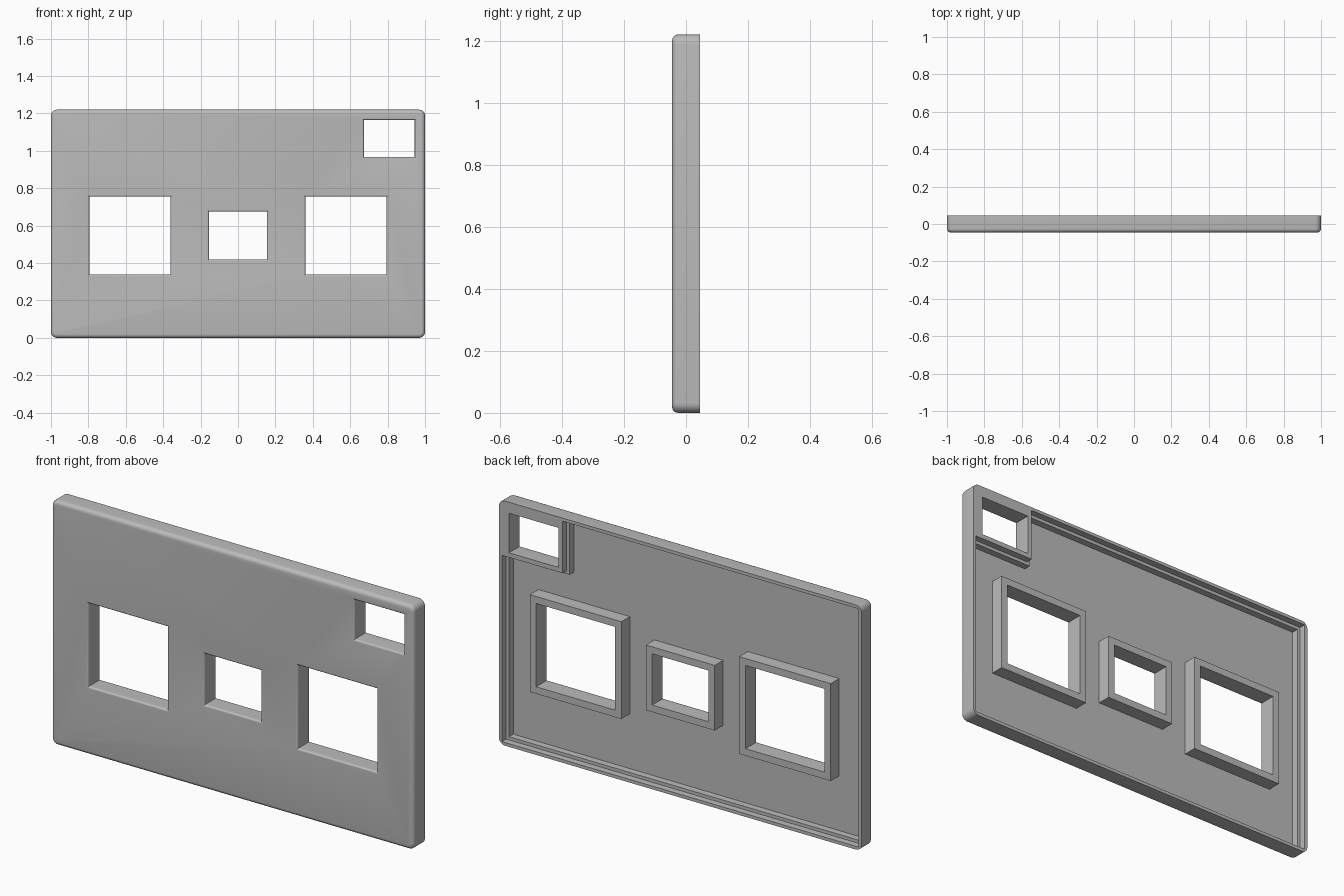
import bpy, bmesh, math

cube = bpy.data.objects.get("Cube")
if cube:
    bpy.data.objects.remove(cube, do_unlink=True)

FRONT, BACK, FLOOR, LEDGE = -0.045, 0.045, -0.022, 0.012
HEIGHT = 1.22

grey = bpy.data.materials.new("plain grey")
grey.use_nodes = True
colour = (0.5, 0.5, 0.5, 1)
grey.diffuse_color = colour
grey.node_tree.nodes["Principled BSDF"].inputs["Base Color"].default_value = colour


def loft(name, sections):
    """Closed solid through (y, outline) sections; outlines are (x, z) points."""
    bm = bmesh.new()
    rings = [[bm.verts.new((x, y, z)) for x, z in pts] for y, pts in sections]
    n = len(rings[0])
    for a, b in zip(rings, rings[1:]):
        for i in range(n):
            j = (i + 1) % n
            bm.faces.new((a[i], a[j], b[j], b[i]))
    bm.faces.new(rings[0])
    bm.faces.new(rings[-1])
    bmesh.ops.recalc_face_normals(bm, faces=bm.faces)
    mesh = bpy.data.meshes.new(name)
    bm.to_mesh(mesh)
    bm.free()
    mesh.materials.append(grey)
    obj = bpy.data.objects.new(name, mesh)
    bpy.context.collection.objects.link(obj)
    return obj


def rect(x0, x1, z0, z1, grow=0):
    return [(x0 - grow, z0 - grow), (x1 + grow, z0 - grow),
            (x1 + grow, z1 + grow), (x0 - grow, z1 + grow)]


def rounded(inset, radius, steps=6):
    """Plate outline with rounded corners."""
    pts = []
    corners = ((1, HEIGHT, 0), (-1, HEIGHT, 90), (-1, 0, 180), (1, 0, 270))
    for cx, cz, start in corners:
        sx = 1 if cx > 0 else -1
        sz = 1 if cz > 0 else -1
        for k in range(steps + 1):
            a = math.radians(start + 90 * k / steps)
            pts.append((cx - sx * radius + (radius - inset) * math.cos(a),
                        cz - sz * radius + (radius - inset) * math.sin(a)))
    return pts


def fillet(r, steps=5):
    """(y, inset) pairs rounding over the front edge."""
    angles = [math.pi / 2 * k / steps for k in range(steps + 1)]
    return [(FRONT + r - r * math.sin(a), r - r * math.cos(a)) for a in angles]


def cavity_outline(t):
    # Recess leaving the corner block around the small window
    return [(-1 + t, t), (1 - t, t), (1 - t, 0.961 - t),
            (0.666 - t, 0.961 - t), (0.666 - t, HEIGHT - t), (-1 + t, HEIGHT - t)]


def cut(obj, cutters):
    for c in cutters:
        mod = obj.modifiers.new("cut", 'BOOLEAN')
        mod.operation = 'DIFFERENCE'
        mod.solver = 'EXACT'
        mod.object = c
    bpy.ops.object.select_all(action='DESELECT')
    bpy.context.view_layer.objects.active = obj
    obj.select_set(True)
    for mod in list(obj.modifiers):
        bpy.ops.object.modifier_apply(modifier=mod.name)
    bpy.ops.object.shade_smooth_by_angle(angle=math.radians(35))


# Front plate with rounded front rim and a stepped recess behind
plate = loft("plate", [(BACK, rounded(0, 0.032))]
             + [(y, rounded(i, 0.032)) for y, i in fillet(0.02)])
cavity = loft("cavity_cutter", [(0.06, cavity_outline(0.016)),
                                (LEDGE, cavity_outline(0.016)),
                                (LEDGE, cavity_outline(0.032)),
                                (FLOOR, cavity_outline(0.032))])

# Window openings, softened at the front
windows = {
    "right_window": (-0.80, -0.355, 0.335, 0.76),
    "left_window": (0.355, 0.80, 0.335, 0.76),
    "centre_window": (-0.16, 0.16, 0.415, 0.68),
    "corner_window": (0.668, 0.95, 0.963, 1.17),
}
SOFT = 0.01
holes = {}
for name, box in windows.items():
    sections = [(0.06, rect(*box, -SOFT / 2))]
    sections += [(y, rect(*box, i - SOFT / 2)) for y, i in fillet(SOFT)]
    sections.append((-0.06, rect(*box, SOFT / 2)))
    holes[name] = loft(name + "_cutter", sections)
cut(plate, [cavity] + list(holes.values()))

# Raised frames behind the three main windows
for name in ("right_window", "left_window", "centre_window"):
    outline = rect(*windows[name], 0.03)
    frame = loft(name + "_frame", [(FLOOR, outline), (BACK, outline)])
    cut(frame, [holes[name]])

# Cutters are no longer needed
for c in [cavity] + list(holes.values()):
    bpy.data.objects.remove(c, do_unlink=True)
